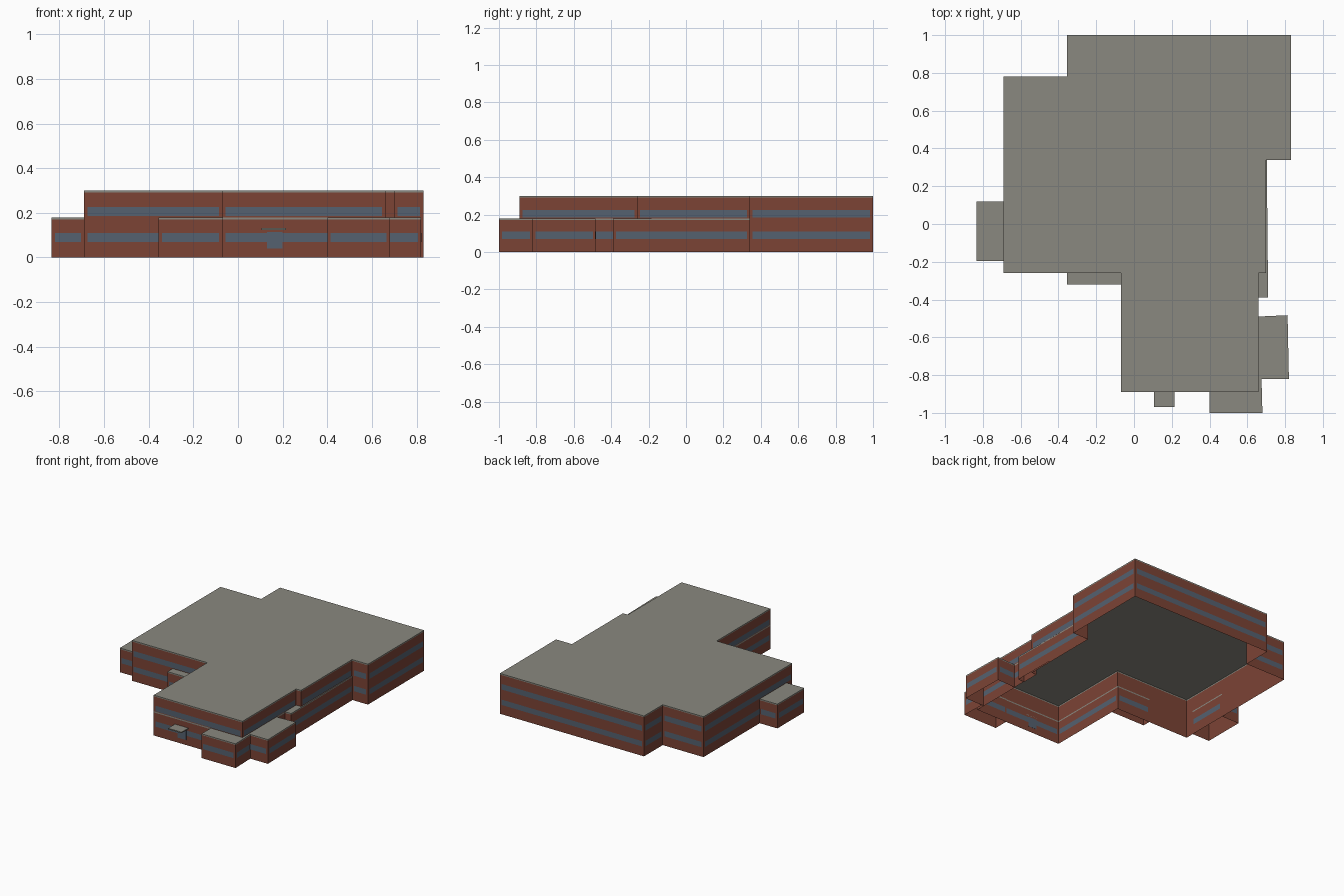
import bpy, bmesh
from mathutils import Vector

cube = bpy.data.objects.get("Cube")
if cube:
    bpy.data.objects.remove(cube)


def material(name, rgb):
    m = bpy.data.materials.new(name)
    m.use_nodes = True
    m.diffuse_color = (*rgb, 1)
    m.node_tree.nodes["Principled BSDF"].inputs["Base Color"].default_value = (*rgb, 1)
    return m


MATS = [material("red_brick", (0.2, 0.057, 0.036)),
        material("grey_roof", (0.255, 0.25, 0.215)),
        material("blue_glass", (0.09, 0.12, 0.16))]
BRICK, ROOF, GLASS = range(3)
LOW, HIGH, TRIM = 0.18, 0.30, 0.009


def quad(bm, a, b, z0, z1, mat):
    """Upright face between two plan points."""
    pts = [(*a, z0), (*b, z0), (*b, z1), (*a, z1)]
    bm.faces.new([bm.verts.new(p) for p in pts]).material_index = mat


def finish(bm, name):
    mesh = bpy.data.meshes.new(name)
    bm.to_mesh(mesh)
    bm.free()
    for m in MATS:
        mesh.materials.append(m)
    ob = bpy.data.objects.new(name, mesh)
    bpy.context.collection.objects.link(ob)
    return ob


def storey(name, plan, z0, z1, sill, head, closed=True, trim=True, inside=False):
    """Open-bottomed brick shell on an anticlockwise plan, with window bands."""
    bm = bmesh.new()
    pts = [Vector(p) for p in plan]
    pairs = list(zip(pts, pts[1:] + pts[:1]))
    if not closed:
        pairs.pop()
    top = z1 - TRIM if trim else z1
    for a, b in pairs:
        quad(bm, a, b, z0, top, BRICK)
        if trim:
            quad(bm, a, b, top, z1, ROOF)
        # window band as a thin plate, stopping short of the corners
        along = (b - a).normalized()
        out = Vector((along.y, -along.x)) * 0.002
        if (b - a).length > 0.08:
            p, q = a + along * 0.015, b - along * 0.015
            for side in ((1, -1) if inside else (1,)):
                quad(bm, p + out * side, q + out * side, sill, head, GLASS)
    if closed:
        cap = bm.faces.new([bm.verts.new((*p, z1)) for p in pts])
        cap.material_index = ROOF
    return finish(bm, name)


def box(name, x0, x1, y0, y1, z0, z1, mat):
    bm = bmesh.new()
    bmesh.ops.create_cube(bm, size=1)
    for v in bm.verts:
        v.co = ((x0 + x1) / 2 + v.co.x * (x1 - x0),
                (y0 + y1) / 2 + v.co.y * (y1 - y0),
                (z0 + z1) / 2 + v.co.z * (z1 - z0))
    for f in bm.faces:
        f.material_index = mat
    return finish(bm, name)


# Main building: wide rear block and narrower front wing
wing = [(-0.07, -0.26), (-0.07, -0.89), (0.66, -0.89), (0.66, -0.26)]
rear = [(0.66, -0.26), (0.70, -0.26), (0.70, 0.34), (0.83, 0.34), (0.83, 1.0),
        (-0.355, 1.0), (-0.355, 0.78), (-0.69, 0.78), (-0.69, -0.26), (-0.07, -0.26)]
lower_band = (0.07, 0.11)
storey("upper_storey", wing + rear[1:-1], LOW, HIGH, 0.185, 0.226)
storey("rear_ground_storey", rear, 0, LOW, *lower_band, closed=False, trim=False)
storey("wing_ground_storey", wing, 0, LOW, *lower_band, closed=False, inside=True)

# Single-storey annexes, each overlapping the main wall slightly
annexes = {
    "side_annex": [(-0.835, -0.195), (-0.687, -0.195), (-0.687, 0.12), (-0.835, 0.12)],
    "inner_corner_annex": [(-0.355, -0.32), (-0.07, -0.32), (-0.07, -0.257), (-0.355, -0.257)],
    "long_side_annex": [(0.657, -0.39), (0.71, -0.39), (0.703, 0.34),
                        (0.697, 0.34), (0.697, -0.257), (0.657, -0.257)],
    "wing_side_annex": [(0.657, -0.82), (0.82, -0.82), (0.813, -0.483), (0.657, -0.49)],
    "wing_front_annex": [(0.40, -1.0), (0.68, -1.0), (0.675, -0.82),
                         (0.657, -0.82), (0.657, -0.887), (0.40, -0.887)],
}
for name, plan in annexes.items():
    storey(name, plan, 0, LOW, *lower_band)

# Entrance
box("entrance_canopy", 0.105, 0.215, -0.97, -0.89, 0.123, 0.131, ROOF)
box("entrance_door", 0.13, 0.20, -0.896, -0.889, 0.04, 0.115, GLASS)
